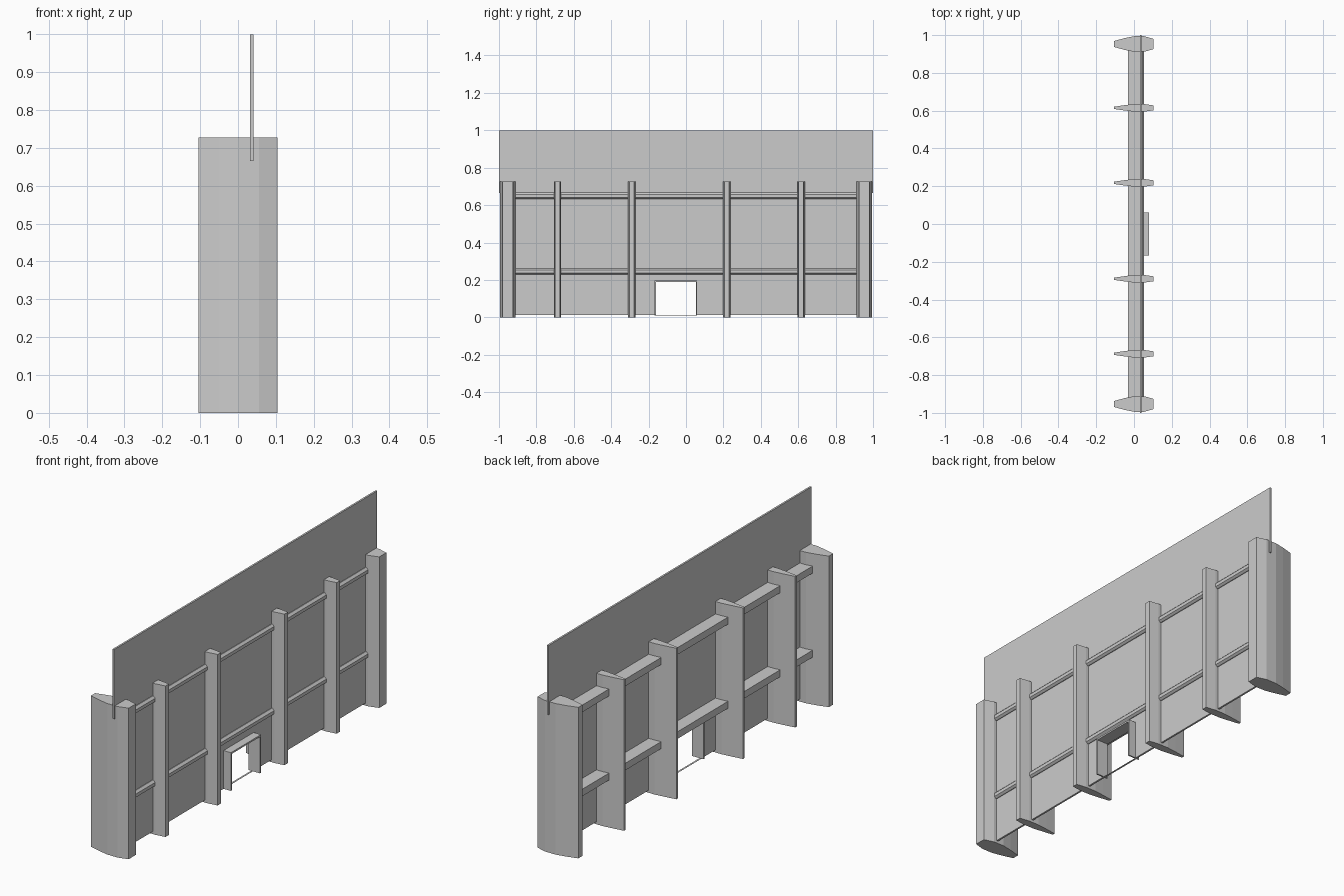
import bpy, bmesh
from mathutils import Vector

if "Cube" in bpy.data.objects:
    bpy.data.objects.remove(bpy.data.objects["Cube"])


def prism(name, profile, direction):
    """Extrude a closed 3D polygon along a vector into a capped solid."""
    bm = bmesh.new()
    face = bm.faces.new([bm.verts.new(p) for p in profile])
    ext = bmesh.ops.extrude_face_region(bm, geom=[face], use_keep_orig=True)
    moved = [v for v in ext["geom"] if isinstance(v, bmesh.types.BMVert)]
    bmesh.ops.translate(bm, verts=moved, vec=Vector(direction))
    bmesh.ops.recalc_face_normals(bm, faces=bm.faces)
    mesh = bpy.data.meshes.new(name)
    bm.to_mesh(mesh)
    bm.free()
    obj = bpy.data.objects.new(name, mesh)
    bpy.context.collection.objects.link(obj)
    return obj


def box(name, x0, x1, y0, y1, z0, z1):
    return prism(name, [(x0, y0, z0), (x1, y0, z0), (x1, y1, z0), (x0, y1, z0)],
                 (0, 0, z1 - z0))


def post(name, y, stations):
    """Lens-shaped post; stations are (x, half width)."""
    outline = [(x, y + w, 0) for x, w in stations]
    outline += [(x, y - w, 0) for x, w in reversed(stations)]
    prism(name, outline, (0, 0, 0.727))


# Sheet panel: wide upper band, lower band with a doorway notch
X0, X1 = 0.032, 0.041
D0, D1, DTOP, BASE = -0.168, 0.06, 0.196, 0.012
box("upper_panel", X0, X1, -1, 1, 0.665, 1)
prism("lower_panel", [(X0, -0.95, BASE), (X0, D0, BASE), (X0, D0, DTOP), (X0, D1, DTOP),
                      (X0, D1, BASE), (X0, 0.95, BASE), (X0, 0.95, 0.665),
                      (X0, -0.95, 0.665)], (X1 - X0, 0, 0))
box("door_sill", X0, X1, D0, D1, BASE - 0.001, BASE)

# Door frame
box("door_lintel", 0.02, 0.08, D0, D1, DTOP - 0.008, DTOP)
box("door_jamb_left", 0.02, 0.08, D0, D0 + 0.007, BASE, DTOP - 0.008)
box("door_jamb_right", 0.02, 0.08, D1 - 0.007, D1, BASE, DTOP - 0.008)

# Slim posts and broad end posts
for i, y in enumerate((-0.687, -0.29, 0.218, 0.615)):
    post(f"post_{i + 1}", y, [(-0.105, 0.006), (-0.05, 0.014), (0, 0.02),
                              (0.055, 0.02), (0.104, 0.013)])
for i, s in enumerate((-1, 1)):
    post(f"end_post_{i + 1}", s * 0.953, [(-0.105, 0.016), (-0.05, 0.031), (0, 0.041),
                                          (0.055, 0.041), (0.104, 0.027)])

# Horizontal rails with chamfered front edge
for name, z in (("lower_rail", 0.228), ("upper_rail", 0.633)):
    section = [(-0.032, 0), (0.044, 0), (0.054, 0.008), (0.054, 0.024),
               (0.044, 0.034), (-0.032, 0.034)]
    prism(name, [(x, -0.93, z + h) for x, h in section], (0, 1.86, 0))
